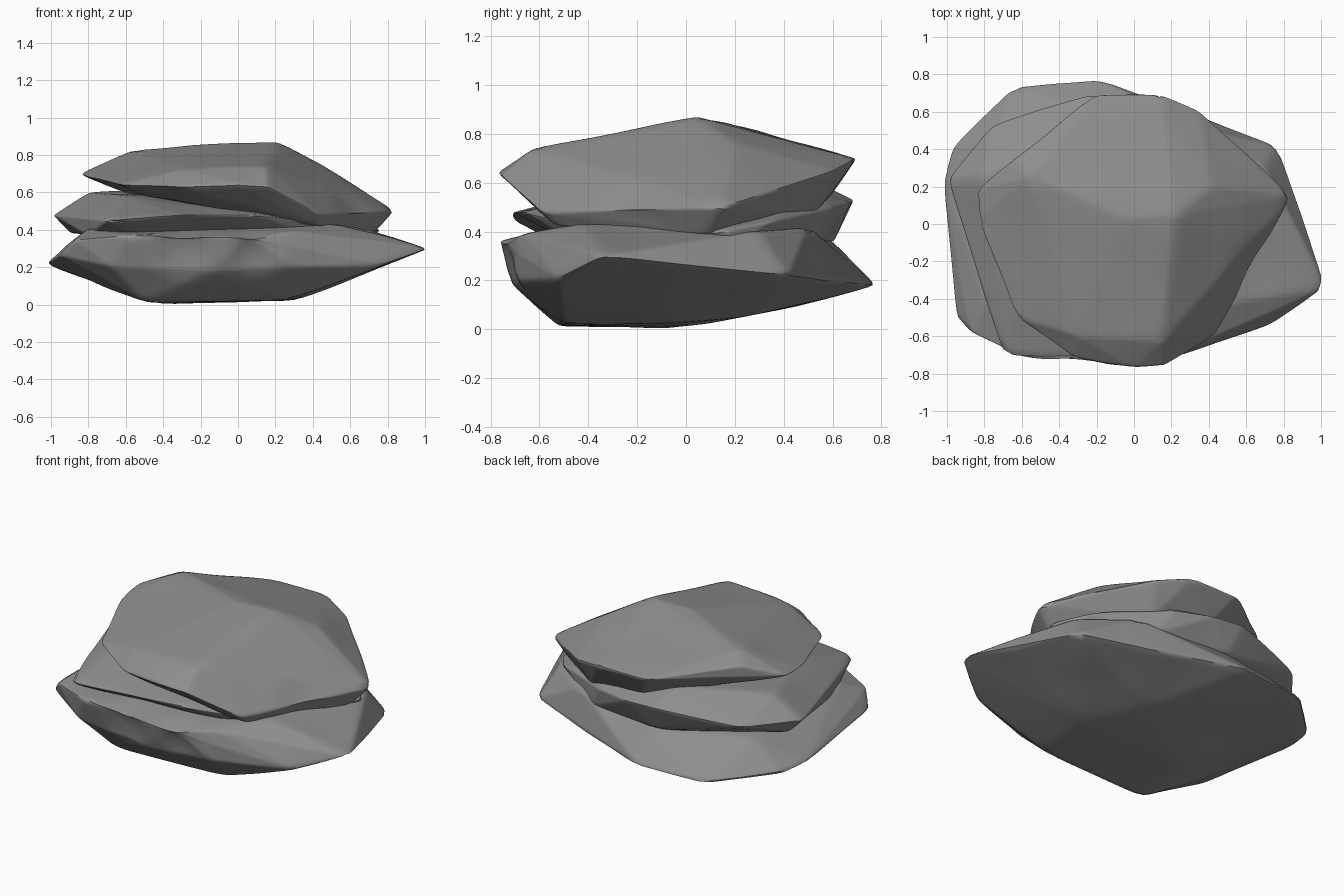
import bpy, bmesh
from mathutils import Vector, noise

stone = bpy.data.materials.new("grey_stone")
stone.diffuse_color = (0.27, 0.27, 0.27, 1)


def apply(obj, kind, **settings):
    mod = obj.modifiers.new(kind.lower(), kind)
    for key, value in settings.items():
        setattr(mod, key, value)
    bpy.ops.object.modifier_apply(modifier=mod.name)


def slab(name, points, seed, dents=(), amount=0.008):
    """Faceted stone: hull of a few corner points, refined, dented, softened."""
    bm = bmesh.new()
    for p in points:
        bm.verts.new(p)
    bmesh.ops.convex_hull(bm, input=bm.verts)
    loose = [v for v in bm.verts if not v.link_faces]
    bmesh.ops.delete(bm, geom=loose, context='VERTS')
    bmesh.ops.recalc_face_normals(bm, faces=bm.faces)
    mesh = bpy.data.meshes.new(name)
    bm.to_mesh(mesh)
    bm.free()
    mesh.materials.append(stone)
    obj = bpy.data.objects.new(name, mesh)
    bpy.context.collection.objects.link(obj)
    bpy.context.view_layer.objects.active = obj
    obj.select_set(True)
    apply(obj, 'SUBSURF', subdivision_type='SIMPLE', levels=4)
    apply(obj, 'SMOOTH', factor=0.5, iterations=3)

    # gentle roughness plus a few hollows: (centre, radius, depth)
    shift = Vector((seed, seed * 1.7, seed * 0.6))
    moved = []
    for v in mesh.vertices:
        push = amount * noise.noise(v.co * 3.0 + shift)
        for centre, radius, depth in dents:
            d = (v.co - Vector(centre)).length / radius
            if d < 1:
                push -= depth * (1 - d * d) ** 2
        moved.append(v.co + v.normal * push)
    for v, co in zip(mesh.vertices, moved):
        v.co = co
    apply(obj, 'SMOOTH', factor=0.5, iterations=3)
    bpy.ops.object.shade_smooth_by_angle(angle=0.8)
    obj.select_set(False)


# lower slab: wide, pointed at the right
slab("bottom_slab", [
    (-0.5, -0.52, 0.015), (0.25, -0.5, 0.02), (0.3, -0.1, 0.02), (-0.4, -0.1, 0.0),
    (-0.7, -0.3, 0.09), (0.1, 0.25, 0.05),
    (-0.95, -0.5, 0.26), (-0.68, -0.65, 0.2), (-0.15, -0.71, 0.18), (0.3, -0.68, 0.2),
    (0.76, -0.52, 0.21), (1.03, -0.34, 0.3), (0.9, -0.05, 0.25), (0.77, 0.42, 0.22),
    (0.4, 0.56, 0.2), (-0.2, 0.78, 0.18), (-0.65, 0.74, 0.17), (-0.97, 0.42, 0.2),
    (-1.02, 0.23, 0.22),
    (-0.88, -0.58, 0.35), (-0.6, -0.71, 0.37), (0.05, -0.77, 0.36), (0.3, -0.66, 0.39),
    (-0.8, -0.4, 0.41), (0.5, -0.42, 0.44), (0.7, 0.3, 0.4), (0.4, 0.5, 0.42),
    (-0.2, 0.6, 0.36), (-0.75, 0.4, 0.36),
], 3.1, [((-0.3, -0.72, 0.28), 0.2, 0.025), ((0.1, -0.74, 0.29), 0.18, 0.025)])

# middle slab: shifted to the left and back
slab("middle_slab", [
    (-0.8, -0.35, 0.37), (-0.55, -0.55, 0.37), (0.4, -0.45, 0.36), (0.72, 0.2, 0.34),
    (0.3, 0.54, 0.34), (-0.2, 0.6, 0.35), (-0.9, 0.25, 0.38),
    (-0.69, -0.71, 0.45), (-0.3, -0.72, 0.48), (0.1, -0.66, 0.48), (0.42, -0.5, 0.44),
    (0.76, 0.15, 0.4), (0.62, 0.35, 0.44), (0.2, 0.6, 0.5), (-0.05, 0.68, 0.52),
    (-0.25, 0.69, 0.53), (-0.76, 0.53, 0.48), (-1.0, 0.24, 0.48), (-0.89, 0.0, 0.44),
    (-0.8, 0.25, 0.6), (-0.6, -0.3, 0.58), (-0.3, 0.5, 0.62), (0.2, 0.48, 0.58),
], 7.4)

# top slab: flat crown with a long slope down to the right
slab("top_slab", [
    (-0.5, -0.25, 0.58), (-0.3, -0.5, 0.55), (0.05, -0.6, 0.52), (0.42, -0.53, 0.42),
    (0.74, 0.1, 0.38), (0.3, 0.52, 0.46), (-0.1, 0.58, 0.53), (-0.6, 0.15, 0.6),
    (-0.62, -0.5, 0.64), (-0.32, -0.72, 0.63), (0.0, -0.77, 0.64), (0.16, -0.76, 0.63),
    (0.44, -0.59, 0.48), (0.85, 0.15, 0.5), (0.35, 0.61, 0.65), (0.14, 0.7, 0.7),
    (-0.2, 0.7, 0.7), (-0.64, 0.34, 0.77), (-0.84, 0.18, 0.7), (-0.83, 0.03, 0.69),
    (-0.73, -0.22, 0.67), (-0.55, 0.25, 0.825), (-0.3, -0.6, 0.73), (0.15, -0.62, 0.74),
    (0.2, -0.15, 0.83), (0.22, 0.05, 0.865), (-0.05, 0.03, 0.865), (0.42, 0.2, 0.76),
    (0.0, 0.4, 0.78),
], 11.8, [((0.63, -0.22, 0.48), 0.22, 0.02)])
